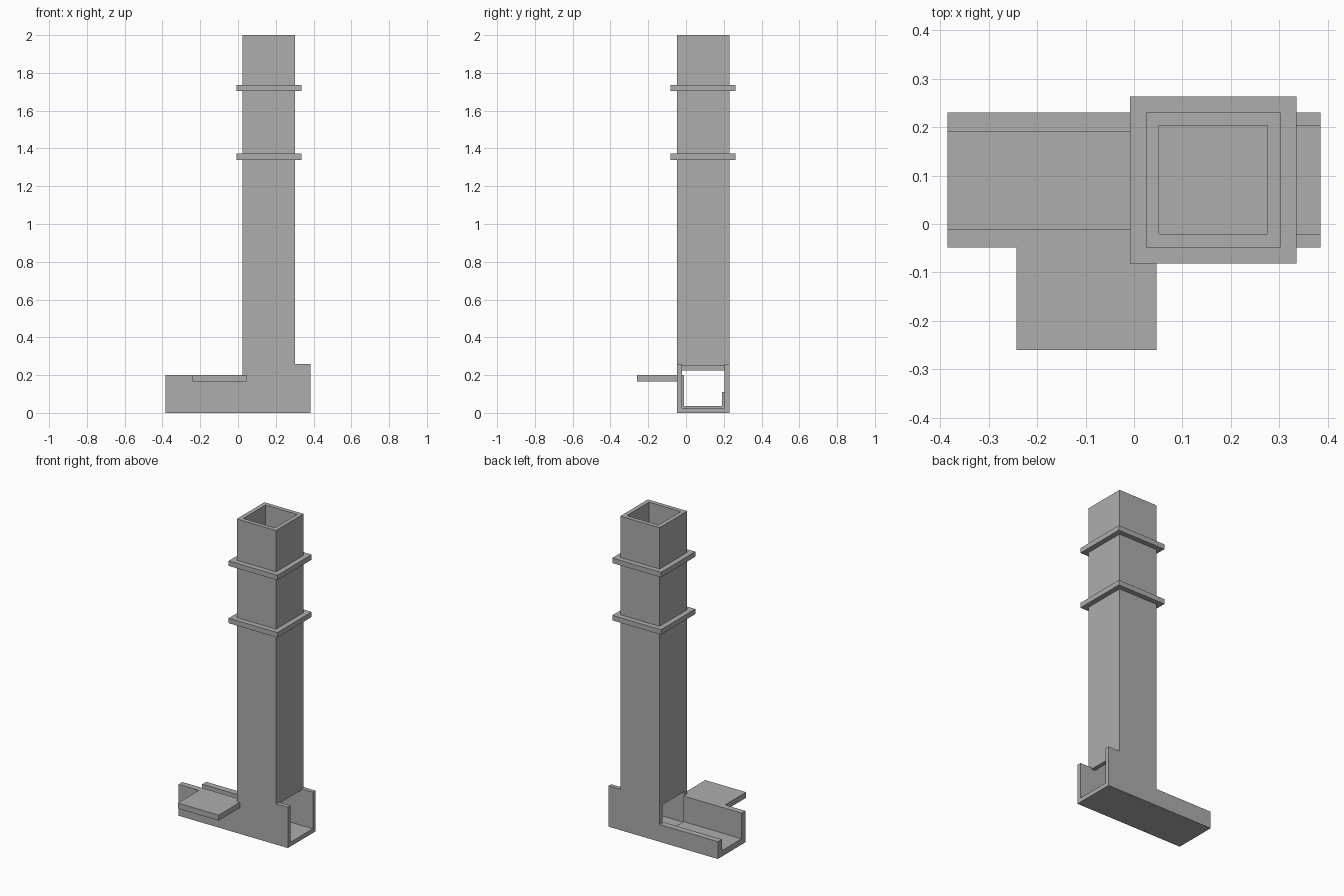
import bpy

cube = bpy.data.objects.get("Cube")
if cube:
    bpy.data.objects.remove(cube, do_unlink=True)

grey = bpy.data.materials.new("plain grey")
grey.use_nodes = True
colour = (0.42, 0.42, 0.42, 1)
grey.diffuse_color = colour
grey.node_tree.nodes["Principled BSDF"].inputs["Base Color"].default_value = colour


def extrude(name, outline, start, end, axis):
    """Extrude an outline along y (points are x, z) or z (points are x, y)."""
    def place(p, d):
        return (p[0], d, p[1]) if axis == "y" else (p[0], p[1], d)
    n = len(outline)
    verts = [place(p, d) for d in (start, end) for p in outline]
    faces = [list(range(n)), list(range(n, 2 * n))]
    faces += [[i, (i + 1) % n, n + (i + 1) % n, n + i] for i in range(n)]
    return make(name, verts, faces)


def make(name, verts, faces):
    mesh = bpy.data.meshes.new(name)
    mesh.from_pydata(verts, [], faces)
    mesh.materials.append(grey)
    obj = bpy.data.objects.new(name, mesh)
    bpy.context.collection.objects.link(obj)
    # Make every face point outwards
    bpy.context.view_layer.objects.active = obj
    bpy.ops.object.mode_set(mode="EDIT")
    bpy.ops.mesh.select_all(action="SELECT")
    bpy.ops.mesh.normals_make_consistent(inside=False)
    bpy.ops.object.mode_set(mode="OBJECT")
    return obj


def box(name, x, y, z):
    outline = [(x[0], y[0]), (x[1], y[0]), (x[1], y[1]), (x[0], y[1])]
    return extrude(name, outline, z[0], z[1], "z")


def frame(name, outer, inner, z):
    """Square ring with a square hole; outer and inner are x0, x1, y0, y1."""
    verts = []
    for h in z:
        for x0, x1, y0, y1 in (outer, inner):
            verts += [(x0, y0, h), (x1, y0, h), (x1, y1, h), (x0, y1, h)]
    faces = []
    for i in range(4):
        j = (i + 1) % 4
        faces += [[i, j, 4 + j, 4 + i], [8 + i, 8 + j, 12 + j, 12 + i],
                  [i, j, 8 + j, 8 + i], [4 + i, 4 + j, 12 + j, 12 + i]]
    return make(name, verts, faces)


# Main dimensions
END, TOP = 0.385, 2.0
FRONT, BACK = -0.048, 0.23
SHAFT_L, SHAFT_R = 0.025, 0.302
WALL = 0.027
IN_FRONT, IN_BACK = FRONT + WALL, BACK - WALL


def side_outline(low):
    return [(-END, 0), (END, 0), (END, 0.26), (SHAFT_R, 0.26),
            (SHAFT_R, TOP), (SHAFT_L, TOP), (SHAFT_L, low), (-END, low)]


# Front and back walls run from the base channel up the shaft
extrude("front_wall", side_outline(0.2), FRONT, IN_FRONT, "y")
extrude("back_wall", side_outline(0.11), IN_BACK, BACK, "y")

# Shaft end walls, open below where the channel passes through
inside = (IN_FRONT, IN_BACK)
box("shaft_low_side_wall", (SHAFT_L, SHAFT_L + WALL), inside, (0.225, TOP))
box("shaft_high_side_wall", (SHAFT_R - WALL, SHAFT_R), inside, (0.25, TOP))

# Channel floors and the thicker lining of the low channel
box("high_channel_floor", (SHAFT_L, END), inside, (0, 0.027))
box("low_channel_floor", (-END, SHAFT_L), inside, (0, 0.037))
box("front_lining", (-END, SHAFT_L), (IN_FRONT, -0.01), (0.037, 0.2))
box("back_lining", (-END, SHAFT_L), (0.19, IN_BACK), (0.037, 0.11))

# Side shelf
box("shelf", (-0.242, 0.046), (-0.26, FRONT), (0.165, 0.2))

# Collars around the shaft
for name, z in (("lower_collar", 1.34), ("upper_collar", 1.705)):
    frame(name, (-0.008, 0.335, -0.082, 0.263),
          (SHAFT_L, SHAFT_R, FRONT, BACK), (z, z + 0.032))
